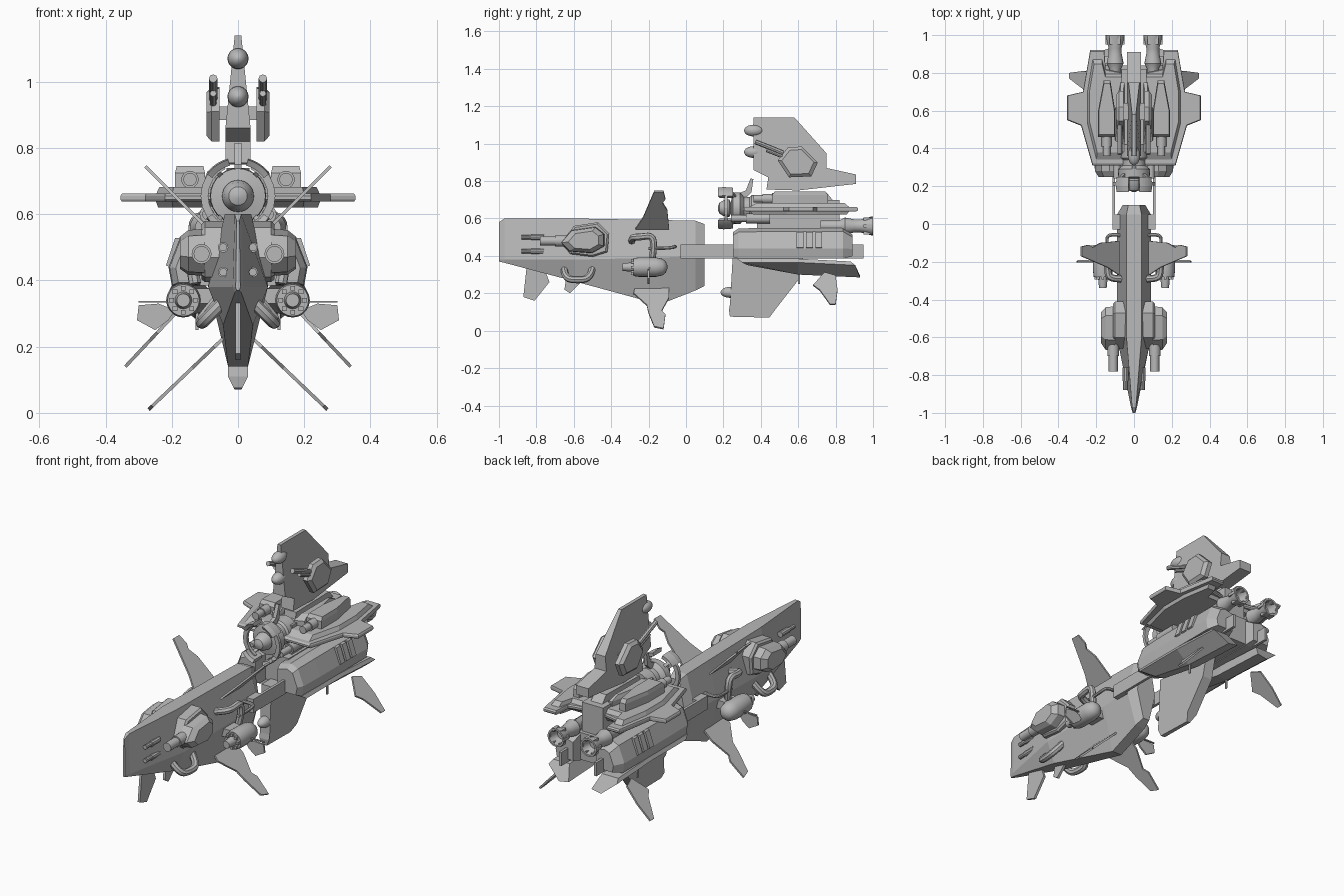
import bpy, bmesh
from math import sin, cos, pi, radians
from mathutils import Vector

cube = bpy.data.objects.get("Cube")
if cube:
    bpy.data.objects.remove(cube, do_unlink=True)

grey = bpy.data.materials.new("hull_grey")
grey.use_nodes = True
COL = (0.48, 0.48, 0.48, 1)
grey.diffuse_color = COL
grey.node_tree.nodes["Principled BSDF"].inputs["Base Color"].default_value = COL


def finish(ob, mirror, smooth):
    ob.data.materials.append(grey)
    bpy.ops.object.select_all(action='DESELECT')
    ob.select_set(True)
    bpy.context.view_layer.objects.active = ob
    if ob.type == 'CURVE':
        bpy.ops.object.convert(target='MESH')
        ob = bpy.context.object
    if smooth:
        bpy.ops.object.shade_smooth_by_angle(angle=radians(35))
    if mirror:
        ob.modifiers.new("Mirror", 'MIRROR').use_mirror_merge = False
    return ob


def loft(name, rings, mirror=False, smooth=False):
    """Skin a list of equal-length point rings and cap both ends."""
    bm = bmesh.new()
    rows = [[bm.verts.new(p) for p in ring] for ring in rings]
    n = len(rows[0])
    for a, b in zip(rows, rows[1:]):
        for i in range(n):
            j = (i + 1) % n
            bm.faces.new((a[i], a[j], b[j], b[i]))
    bm.faces.new(rows[0])
    bm.faces.new(rows[-1])
    bmesh.ops.recalc_face_normals(bm, faces=bm.faces)
    me = bpy.data.meshes.new(name)
    bm.to_mesh(me)
    bm.free()
    ob = bpy.data.objects.new(name, me)
    bpy.context.collection.objects.link(ob)
    return finish(ob, mirror, smooth)


def keel(name, pts, width):
    """Central upright blade from a (y, z) outline; half width depends on z."""
    return loft(name, [[(s * width(z), y, z) for y, z in pts] for s in (-1, 1)])


def side_plate(name, pts, xs, scales):
    """Mirrored plate from a (y, z) outline, stacked outward along x."""
    c = sum((Vector(p) for p in pts), Vector((0, 0))) / len(pts)
    return loft(name, [[(x, c.x + (y - c.x) * s, c.y + (z - c.y) * s) for y, z in pts]
                       for x, s in zip(xs, scales)], True)


def deck(name, pts, levels):
    """Mirrored plate from an (x, y) outline; levels are (z, scale) pairs."""
    c = sum((Vector(p) for p in pts), Vector((0, 0))) / len(pts)
    return loft(name, [[(c.x + (x - c.x) * s, c.y + (y - c.y) * s, z) for x, y in pts]
                       for z, s in levels], True)


def fin(name, root, tip, pts, t=0.005):
    """Slanted blade between two (x, z) points; pts are (y, fraction of span)."""
    r, d = Vector(root), Vector(tip) - Vector(root)
    nrm = Vector((-d.y, d.x)).normalized() * t
    return loft(name, [[(r.x + d.x * f + s * nrm.x, y, r.y + d.y * f + s * nrm.y)
                        for y, f in pts] for s in (-1, 1)], True)


def turned(name, x, z, prof, seg=20, mirror=True):
    """Round part along y from (y, radius) pairs."""
    return loft(name, [[(x + r * cos(2 * pi * i / seg), y, z + r * sin(2 * pi * i / seg))
                        for i in range(seg)] for y, r in prof], mirror, True)


def pod(name, y0, y1, z, r):
    n = 10
    turned(name, 0, z, [((y0 + y1) / 2 - (y1 - y0) / 2 * cos(pi * i / n),
                         r * max(sin(pi * i / n), 0.03)) for i in range(n + 1)], 18, False)


def pipe(name, pts, r):
    cu = bpy.data.curves.new(name, 'CURVE')
    cu.dimensions = '3D'
    cu.bevel_depth, cu.bevel_resolution, cu.use_fill_caps = r, 2, True
    cu.resolution_u = 5
    sp = cu.splines.new('NURBS')
    sp.points.add(len(pts) - 1)
    for p, co in zip(sp.points, pts):
        p.co = (*co, 1)
    sp.use_endpoint_u, sp.order_u = True, 3
    ob = bpy.data.objects.new(name, cu)
    bpy.context.collection.objects.link(ob)
    return finish(ob, True, True)


def box(name, x, y, z, mirror=False):
    return loft(name, [[(x[0], b, z[0]), (x[1], b, z[0]), (x[1], b, z[1]), (x[0], b, z[1])]
                       for b in y], mirror)


# Front hull: six-sided section (y, top z, top w, ridge z, ridge w, bottom z, bottom w)
hull = [(-1, .58, .004, .38, .007, .37, .004), (-.97, .6, .01, .38, .016, .363, .01),
        (-.6, .6, .04, .38, .09, .265, .045), (-.14, .592, .04, .39, .09, .14, .03),
        (.05, .588, .04, .4, .09, .215, .03), (.1, .57, .03, .4, .06, .24, .02)]
loft("front_hull", [[(tw, y, tz), (rw, y, rz), (bw, y, bz), (-bw, y, bz), (-rw, y, rz), (-tw, y, tz)]
                    for y, tz, tw, rz, rw, bz, bw in hull])
keel("nose_keel_fin", [(-.85, .36), (-.87, .18), (-.81, .16), (-.73, .26), (-.76, .34)], lambda z: .007)
keel("small_keel_fin", [(-.64, .29), (-.65, .22), (-.62, .2), (-.55, .27), (-.55, .29)], lambda z: .007)
fin("front_upper_fin", (.08, .545), (.28, .745),
    [(-.27, 0), (-.23, .3), (-.17, 1), (-.12, 1), (-.11, .8), (-.125, .7), (-.1, .5), (-.09, 0)])
fin("front_lower_fin", (.05, .22), (.27, .01),
    [(-.27, -.1), (-.28, .1), (-.21, .4), (-.2, .6), (-.17, .95), (-.12, 1), (-.11, .65), (-.13, .55),
     (-.09, .2), (-.09, -.1)])

# Side turrets with guns
side_plate("turret_base", [(-.66, .47), (-.6, .56), (-.47, .58), (-.41, .52), (-.42, .42), (-.5, .395),
                           (-.62, .41)], (.04, .1, .11), (1, 1, .9))
side_plate("turret_hood", [(-.68, .47), (-.62, .54), (-.48, .56), (-.43, .52), (-.43, .45), (-.5, .41),
                           (-.63, .42)], (.1, .15, .175), (.95, .9, .65))
turned("turret_gun", .11, .48, [(-.78, .012), (-.78, .024), (-.7, .024), (-.7, .03), (-.6, .03)])
for z in (.5, .425):
    turned("nose_cannon", .045, z, [(-.88, .005), (-.88, .012), (-.83, .012), (-.83, .016), (-.76, .016)], 10)

# Nacelles, pipes and small blades beside the hull
turned("nacelle", .165, .34, [(-.34, .01), (-.34, .02), (-.28, .026), (-.28, .048), (-.25, .052),
                              (-.16, .052), (-.125, .044), (-.108, .03), (-.1, .01)])
for i in range(8):
    a = 2 * pi * i / 8
    cx, cz = .165 + .036 * cos(a), .34 + .036 * sin(a)
    box("nacelle_stud", (cx - .007, cx + .007), (-.295, -.27), (cz - .007, cz + .007), True)
box("nacelle_strut", (.05, .15), (-.25, -.16), (.33, .375), True)
loft("nacelle_blade", [[(x, y, z) for x, z in [(.19, .31), (.24, .33), (.3, .325), (.305, .28),
                                              (.25, .25), (.21, .28)]] for y in (-.205, -.195)], True)
box("nacelle_rod", (.2, .3), (-.2, -.19), (.333, .338), True)
pipe("upper_pipe", [(.07, -.29, .48), (.13, -.29, .5), (.14, -.25, .5), (.14, -.18, .51),
                    (.14, -.17, .45), (.13, -.18, .39)], .019)
pipe("rear_pipe", [(.07, -.06, .45), (.14, -.05, .45), (.145, -.1, .44), (.14, -.2, .44)], .009)
pipe("lower_pipe", [(.05, -.65, .33), (.1, -.65, .28), (.11, -.58, .27), (.11, -.51, .28), (.06, -.5, .34)], .019)

# Side rails joining the front and rear bodies
box("joining_rail", (.1, .115), (-.03, .95), (.385, .46), True)
box("rail_mount", (.07, .112), (-.03, .05), (.385, .46), True)

# Rear body: core, side pods and lower slabs
box("rear_core", (-.08, .08), (.33, .84), (.39, .54))
box("rear_spine", (-.065, .065), (.38, .82), (.54, .7))
section = [(.06, .53), (.13, .55), (.175, .53), (.21, .44), (.2, .385), (.06, .385)]
loft("side_pod", [[(.1 + (x - .1) * s, y, .43 + (z - .43) * s) for x, z in section]
                  for y, s in ((.25, .8), (.28, .97), (.42, 1), (.84, 1), (.89, .7))], True)
loft("lower_slab", [[(x, y + k * dy, z) for x, z, k in
                     [(.2, zt, 0), (.21, zt - .02, .5), (.13, zb, 1), (.07, zb + .01, 1), (.1, zt, 0)]]
                    for y, dy, zt, zb in ((.27, .06, .385, .35), (.6, 0, .385, .3), (.88, .05, .37, .285))], True)
for y in (.61, .66, .71):
    loft("pod_vent", [[(.165, y + s * .018, .53), (.19, y + s * .018, .528), (.218, y + s * .018, .445),
                       (.19, y + s * .018, .435)] for s in (-1, 1)], True)
fin("rear_lower_fin", (.18, .31), (.34, .14),
    [(.74, 0), (.68, .4), (.715, .55), (.77, 1), (.8, 1), (.81, .55), (.8, .1)])
box("belly_aerial", (.12, .128), (.6, .61), (.25, .36), True)
keel("belly_fin", [(.25, .4), (.235, .14), (.23, .11), (.235, .075), (.445, .07), (.475, .11), (.6, .27),
                   (.63, .4)], lambda z: .01 + .02 * min((z - .07) / .04, 1))
pod("belly_pod", .185, .29, .205, .03)

# Wings with raised cores and top boxes
deck("wing", [(.05, .31), (.22, .31), (.28, .52), (.355, .55), (.355, .68), (.27, .7), (.232, .92),
              (.157, .92), (.15, .82), (.05, .8)], ((.638, .97), (.645, 1), (.655, 1), (.662, .97)))
deck("wing_core", [(.03, .33), (.2, .33), (.25, .53), (.25, .7), (.22, .88), (.17, .88), (.15, .8), (.03, .8)],
     ((.62, .9), (.645, 1), (.655, 1), (.683, .85)))
deck("wing_box", [(.1, .46), (.19, .46), (.19, .6), (.16, .76), (.125, .76), (.1, .6)],
     ((.66, 1), (.725, 1), (.745, .9)))
turned("wing_box_gun", .145, .705, [(.36, .01), (.36, .02), (.41, .02), (.41, .026), (.47, .026)])
turned("inner_gun", .09, .6, [(.24, .008), (.24, .018), (.32, .018), (.32, .026), (.45, .026)])
deck("inner_box", [(.05, .42), (.1, .44), (.1, .6), (.07, .75), (.05, .75)], ((.66, 1), (.71, 1), (.73, .7)))

# Rear thrusters
turned("thruster", .1, .56, [(.72, .03), (.82, .03), (.85, .045), (.9, .035), (.93, .034), (.99, .05),
                             (1, .05), (1, .04), (.95, .025)])
for i in range(6):
    a = 2 * pi * i / 6
    cx, cz = .1 + .042 * cos(a), .56 + .042 * sin(a)
    box("thruster_petal", (cx - .008, cx + .008), (.95, .995), (cz - .008, cz + .008), True)

# Round sensor head with curved guards
turned("sensor_head", 0, .655, [(.17, .008), (.178, .028), (.2, .042), (.23, .048), (.24, .03), (.25, .083),
                                (.29, .085), (.31, .06), (.34, .06), (.35, .07), (.42, .07)], 28, False)


def arc(name, a0, a1, prof):
    """Mirrored curved bar around the sensor axis from (radius, y) points."""
    angles = [radians(a0 + (a1 - a0) * k / 8) for k in range(9)]
    loft(name, [[(r * cos(a), y, .655 + r * sin(a)) for r, y in prof] for a in angles], True)


arc("guard_band", -65, 65, [(.09, .205), (.113, .205), (.113, .222), (.09, .222)])
for s in (-1, 1):
    arc("guard_plate", s * 35, s * 75, [(.095, .18), (.113, .17), (.117, .2), (.113, .25), (.095, .25)])
    arc("guard_arm", s * 45, s * 55, [(.08, .24), (.11, .2), (.11, .25), (.08, .27)])
keel("sensor_spike", [(.27, .73), (.32, .75), (.345, .815), (.36, .81), (.35, .74), (.31, .7)], lambda z: .01)

# Tall tail mast with shields, guns and sensor balls
keel("tail_mast", [(.36, 1.14), (.58, 1.14), (.75, .95), (.75, .87), (.91, .835), (.91, .785), (.6, .75),
                   (.43, .755), (.44, .82), (.36, .86)],
     lambda z: .01 + .028 * min(max((1.14 - z) / .28, 0), 1))
keel("mast_foot", [(.45, .68), (.46, .735), (.75, .74), (.8, .68)], lambda z: .035)
for z in (1.07, .955):
    pod("mast_ball", .31, .415, z, .032)
side_plate("mast_shield", [(.49, .91), (.545, .98), (.62, .985), (.705, .9), (.67, .825), (.55, .82)],
           (.056, .08, .095), (1, 1, .8))
box("shield_strut", (.01, .06), (.55, .64), (.885, .925), True)
pipe("mast_gun", [(.075, .37, 1.01), (.075, .45, .98), (.075, .52, .95)], .013)
pipe("mast_gun_barrel", [(.075, .43, .965), (.075, .47, .95), (.075, .52, .93)], .01)
